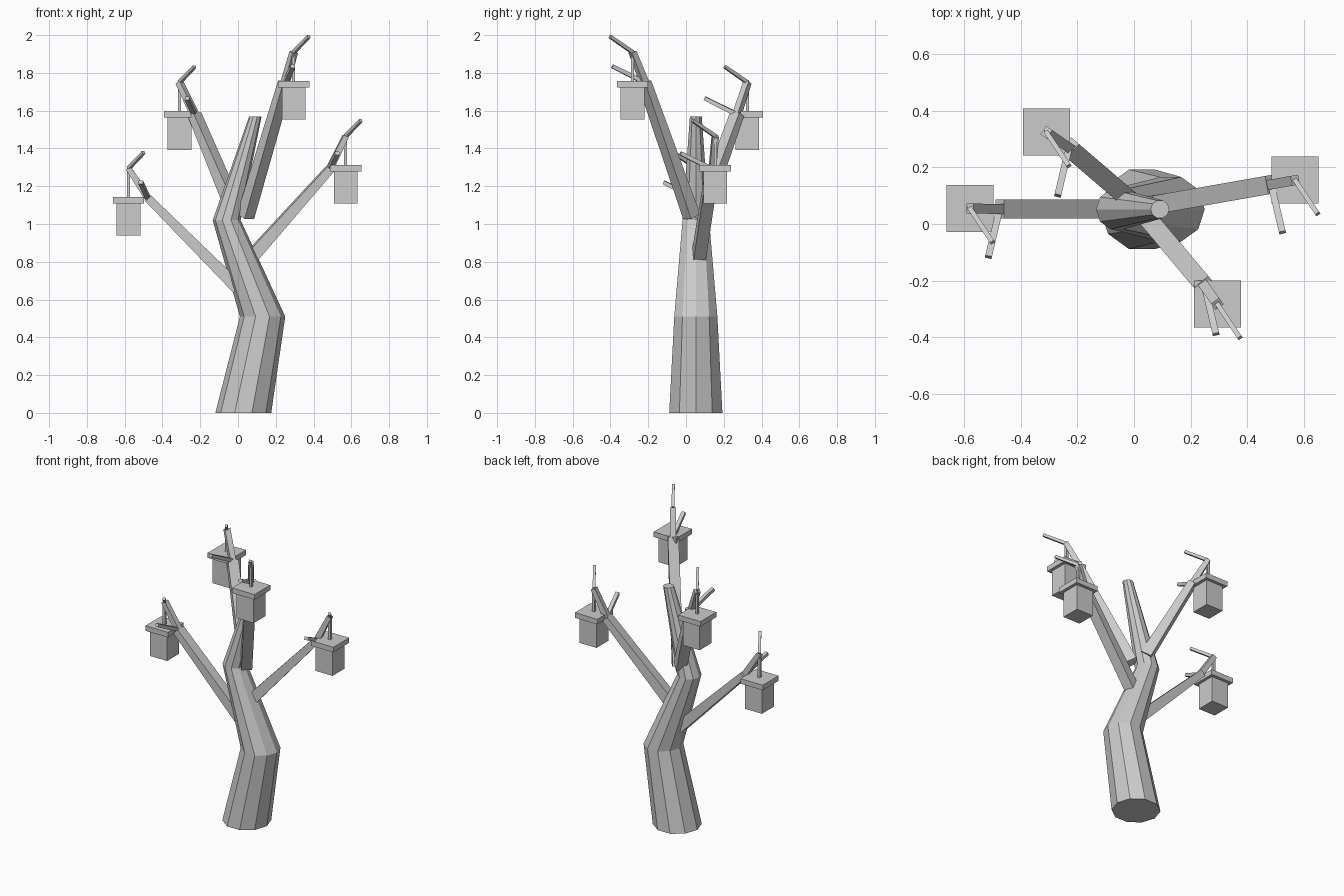
import bpy
import bmesh
import math
from mathutils import Vector

cube = bpy.data.objects.get("Cube")
if cube:
    bpy.data.objects.remove(cube)

grey = bpy.data.materials.new("plain_grey")
grey.use_nodes = True
grey.diffuse_color = (0.6, 0.6, 0.6, 1)
grey.node_tree.nodes["Principled BSDF"].inputs["Base Color"].default_value = (0.6, 0.6, 0.6, 1)


def loft(name, rings):
    """Skin a list of point rings into a closed, flat-shaded solid."""
    bm = bmesh.new()
    loops = [[bm.verts.new(p) for p in ring] for ring in rings]
    n = len(loops[0])
    for low, high in zip(loops, loops[1:]):
        for i in range(n):
            j = (i + 1) % n
            bm.faces.new((low[i], low[j], high[j], high[i]))
    bm.faces.new(loops[0][::-1])
    bm.faces.new(loops[-1])
    bmesh.ops.recalc_face_normals(bm, faces=bm.faces)
    mesh = bpy.data.meshes.new(name)
    bm.to_mesh(mesh)
    bm.free()
    mesh.materials.append(grey)
    obj = bpy.data.objects.new(name, mesh)
    bpy.context.collection.objects.link(obj)
    return obj


def beam(name, start, end, width, thick_start, thick_end):
    """Four-sided beam with level sides, tapering in thickness."""
    start, end = Vector(start), Vector(end)
    d = (end - start).normalized()
    side = d.cross(Vector((0, 0, 1)))
    side = side.normalized() if side.length > 0.001 else Vector((1, 0, 0))
    up = side.cross(d)
    rings = []
    for p, t in ((start, thick_start), (end, thick_end)):
        rings.append([p + side * (a * width / 2) + up * (b * t / 2)
                      for a, b in ((-1, -1), (1, -1), (1, 1), (-1, 1))])
    return loft(name, rings)


def column(name, x, y, z_low, z_high, size):
    return beam(name, (x, y, z_low), (x, y, z_high), size, size, size)


# Crooked ten-sided trunk: centre x, height, radius
trunk = []
for cx, z, r in ((0.028, 0, 0.148), (0.13, 0.51, 0.12), (-0.06, 1.02, 0.074), (0.092, 1.57, 0.033)):
    trunk.append([(cx + r * math.cos(i * math.tau / 10),
                   0.052 + r * math.sin(i * math.tau / 10), z) for i in range(10)])
loft("trunk", trunk)

# Branches: name, base, elbow, tip
branches = (
    ("left", (0.075, 0.068, 0.83), (0.485, 0.14, 1.29), (0.57, 0.155, 1.465)),
    ("front", (0.04, 0.03, 1.04), (0.25, -0.22, 1.75), (0.295, -0.283, 1.91)),
    ("back", (-0.02, 0.09, 1.08), (-0.23, 0.27, 1.58), (-0.31, 0.325, 1.75)),
    ("right", (0.0, 0.053, 0.66), (-0.475, 0.053, 1.135), (-0.58, 0.055, 1.295)),
)
for name, base, elbow, tip in branches:
    elbow, tip = Vector(elbow), Vector(tip)
    sign = 1 if tip.x > 0 else -1
    beam(name + "_branch", base, elbow, 0.066, 0.068, 0.043)
    beam(name + "_branch_tip", elbow - (tip - elbow) * 0.1, tip, 0.035, 0.038, 0.03)

    # Two bare twigs
    beam(name + "_upper_twig", tip, tip + Vector((0.08, -0.12, 0.083)), 0.017, 0.02, 0.017)
    beam(name + "_lower_twig", elbow, elbow + Vector((sign * 0.04, -0.17, 0.085)), 0.024, 0.024, 0.02)

    # Hanging lantern with a flat lid
    x, y, top = tip.x, tip.y, tip.z - 0.153
    column(name + "_lantern_cord", x, y, top, tip.z, 0.016)
    column(name + "_lantern_lid", x, y, top - 0.034, top, 0.166)
    column(name + "_lantern_body", x, y, top - 0.204, top - 0.034, 0.125)
